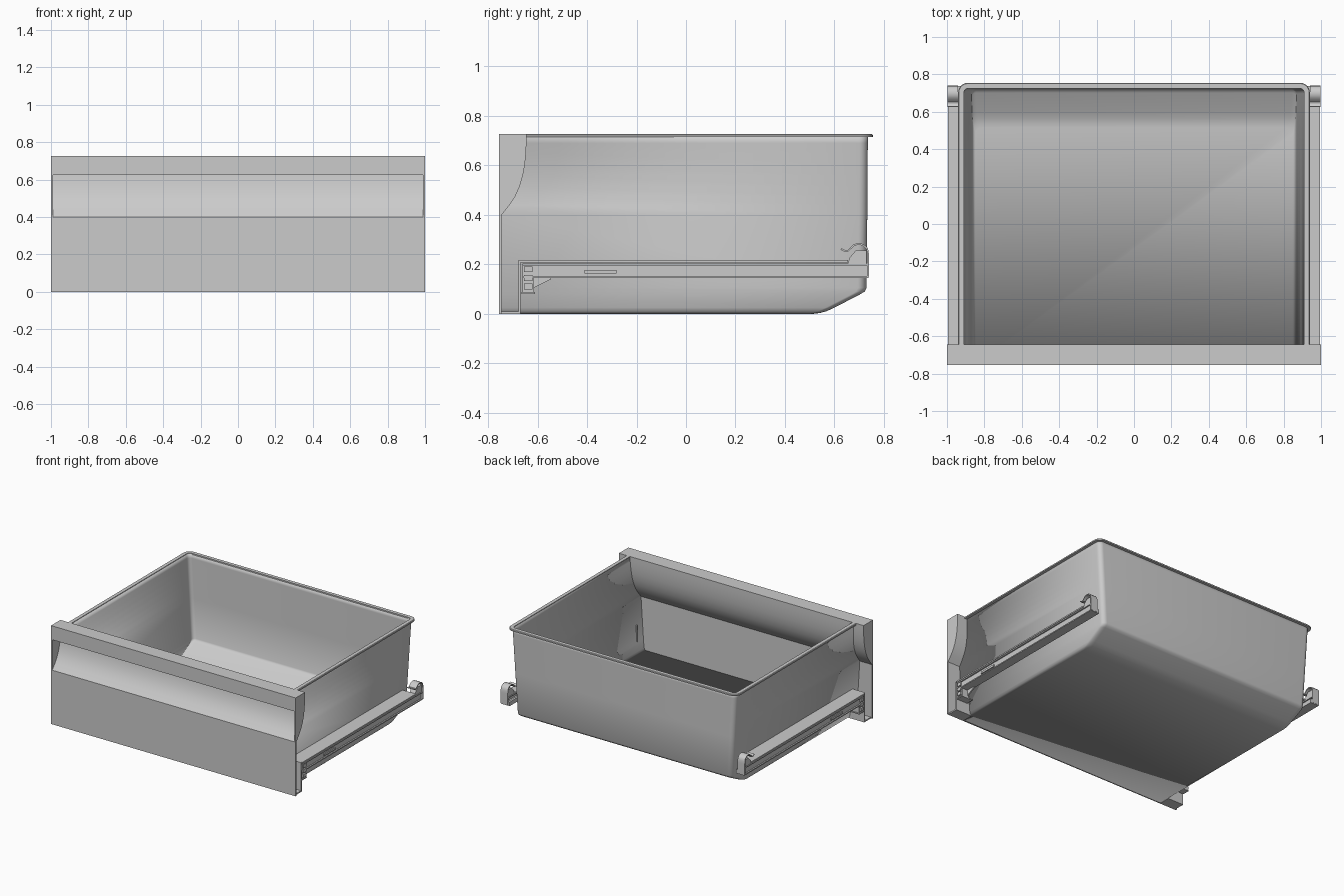
import bpy, bmesh, math

if "Cube" in bpy.data.objects:
    bpy.data.objects.remove(bpy.data.objects["Cube"])


def finish(name, bm, mirror=False, smooth=True):
    bmesh.ops.recalc_face_normals(bm, faces=bm.faces)
    me = bpy.data.meshes.new(name)
    bm.to_mesh(me)
    bm.free()
    ob = bpy.data.objects.new(name, me)
    bpy.context.collection.objects.link(ob)
    if mirror:
        ob.modifiers.new("mirror", "MIRROR").use_mirror_merge = False
    if smooth:
        bpy.ops.object.select_all(action="DESELECT")
        ob.select_set(True)
        bpy.context.view_layer.objects.active = ob
        bpy.ops.object.shade_smooth_by_angle(angle=math.radians(30))
    return ob


def extrude(name, pts, x0, x1, mirror=False):
    """Side profile (y, z) extruded along x."""
    bm = bmesh.new()
    a = [bm.verts.new((x0, y, z)) for y, z in pts]
    b = [bm.verts.new((x1, y, z)) for y, z in pts]
    bm.faces.new(a)
    bm.faces.new(b[::-1])
    n = len(pts)
    for i in range(n):
        j = (i + 1) % n
        bm.faces.new((a[i], a[j], b[j], b[i]))
    return finish(name, bm, mirror)


def box(name, x0, x1, y0, y1, z0, z1, mirror=True):
    return extrude(name, [(y0, z0), (y1, z0), (y1, z1), (y0, z1)], x0, x1, mirror)


def strip(pts, t):
    """Thicken an open (y, z) line into a closed outline."""
    up, low = [], []
    for i, (y, z) in enumerate(pts):
        p, q = pts[max(i - 1, 0)], pts[min(i + 1, len(pts) - 1)]
        dy, dz = q[0] - p[0], q[1] - p[1]
        d = math.hypot(dy, dz)
        up.append((y - dz / d * t / 2, z + dy / d * t / 2))
        low.append((y + dz / d * t / 2, z - dy / d * t / 2))
    return up + low[::-1]


def u_path(w, yb, r, yf, n=6):
    """U-shaped plan line, open at the front, rounded at the back corners."""
    half = [(w, yf)]
    for i in range(n + 1):
        a = math.pi / 2 * i / n
        half.append((w - r + r * math.cos(a), yb - r + r * math.sin(a)))
    return half + [(-x, y) for x, y in reversed(half)]


def bridge(bm, a, b):
    for i in range(len(a) - 1):
        bm.faces.new((a[i], a[i + 1], b[i + 1], b[i]))


# Front panel with scooped finger grip
arc = [(-0.745, 0.40), (-0.713, 0.44), (-0.69, 0.475), (-0.672, 0.515),
       (-0.659, 0.56), (-0.651, 0.605), (-0.647, 0.65), (-0.645, 0.69)]
scoop = [(y - 0.01, z) for y, z in arc if z < 0.62] + [(-0.659, 0.625)]
panel = [(-0.755, 0)] + scoop + [(-0.755, 0.625), (-0.755, 0.727), (-0.645, 0.727)]
panel += arc[::-1] + [(-0.745, 0)]
extrude("front_panel", panel, -0.99, 0.99)
cap = [(-0.755, 0), (-0.755, 0.727), (-0.645, 0.727)] + arc[::-1] + [(-0.745, 0)]
extrude("panel_end_cap", cap, 0.99, 1.0, True)


# Bin shell: tapered walls, sloped lower back, front edge following the grip
def width(z):
    return 0.874 + (0.92 - 0.874) * z / 0.725


rings = [(0.722, 0.735, width(0.722), -0.647)]
rings += [(z, 0.73 + z * 0.007, width(z), y - 0.003) for y, z in arc[::-1]]
rings += [(0.105, 0.73, width(0.105), -0.748), (0.09, 0.722, width(0.09), -0.748),
          (0.08, 0.706, width(0.08), -0.748), (0.025, 0.60, 0.874, -0.748),
          (0.01, 0.567, 0.868, -0.748), (0.003, 0.54, 0.86, -0.748), (0.0, 0.515, 0.848, -0.748)]
bm = bmesh.new()
prev = None
for z, yb, w, yf in rings:
    ring = [bm.verts.new((x, y, z)) for x, y in u_path(w, yb, 0.035, yf)]
    if prev:
        bridge(bm, prev, ring)
    prev = ring
bm.faces.new(prev)
bmesh.ops.recalc_face_normals(bm, faces=bm.faces)
bin_shell = finish("bin_shell", bm)
floor = min(bin_shell.data.polygons, key=lambda p: p.center.z)
shell = bin_shell.modifiers.new("thickness", "SOLIDIFY")
shell.thickness = 0.01
shell.offset = -1 if floor.normal.z < 0 else 1

# Rim lip around the open top
bm = bmesh.new()
section = [(0, 0.714), (0.03, 0.714), (0.03, 0.723), (0.026, 0.727), (0, 0.727)]
loops = [[bm.verts.new((x, y, z)) for x, y in u_path(0.91 + o, 0.725 + o, 0.022 + o, -0.65)]
         for o, z in section]
for i in range(len(loops)):
    bridge(bm, loops[i], loops[(i + 1) % len(loops)])
for k in (0, -1):
    bm.faces.new([lp[k] for lp in loops])
finish("bin_rim", bm)

# Hollow mounting brackets behind the panel ends
box("bracket_base", 0.86, 0.99, -0.746, -0.668, 0.0, 0.01)
box("bracket_back", 0.87, 0.99, -0.678, -0.668, 0.01, 0.217)

# Slide rails: ledge, channel web and lips
box("rail_ledge", 0.88, 0.995, -0.67, 0.655, 0.207, 0.217)
box("rail_top_lip", 0.94, 0.995, -0.66, 0.738, 0.195, 0.203)
box("rail_web", 0.975, 0.985, -0.66, 0.738, 0.15, 0.197)
box("rail_bottom_lip", 0.935, 0.995, -0.66, 0.738, 0.145, 0.153)
box("rail_inner_lip", 0.925, 0.94, -0.60, 0.738, 0.145, 0.175)
box("rail_tab", 0.98, 0.992, -0.41, -0.28, 0.163, 0.178)
extrude("rail_gusset", [(-0.615, 0.105), (-0.545, 0.14), (-0.545, 0.15), (-0.615, 0.15)],
        0.93, 0.94, True)

# Front plug of the rail with three studs
box("rail_plug", 0.93, 0.983, -0.66, -0.615, 0.085, 0.197)
for i in range(3):
    z = 0.098 + i * 0.035
    box(f"plug_stud_{i + 1}", 0.98, 0.995, -0.654, -0.62, z, z + 0.024)
box("plug_foot", 0.90, 0.99, -0.665, -0.61, 0.08, 0.088)

# Rear clip: block and curled spring strip
extrude("clip_block", [(0.655, 0.203), (0.73, 0.203), (0.73, 0.255), (0.685, 0.255), (0.66, 0.225)],
        0.945, 0.99, True)
curl = [(0.627, 0.262), (0.642, 0.254), (0.655, 0.255)]
curl += [(0.698 + 0.037 * math.cos(math.radians(a)), 0.25 + 0.032 * math.sin(math.radians(a)))
         for a in range(150, -1, -25)]
curl += [(0.736, 0.23), (0.736, 0.15)]
extrude("clip_spring", strip(curl, 0.007), 0.94, 0.998, True)
